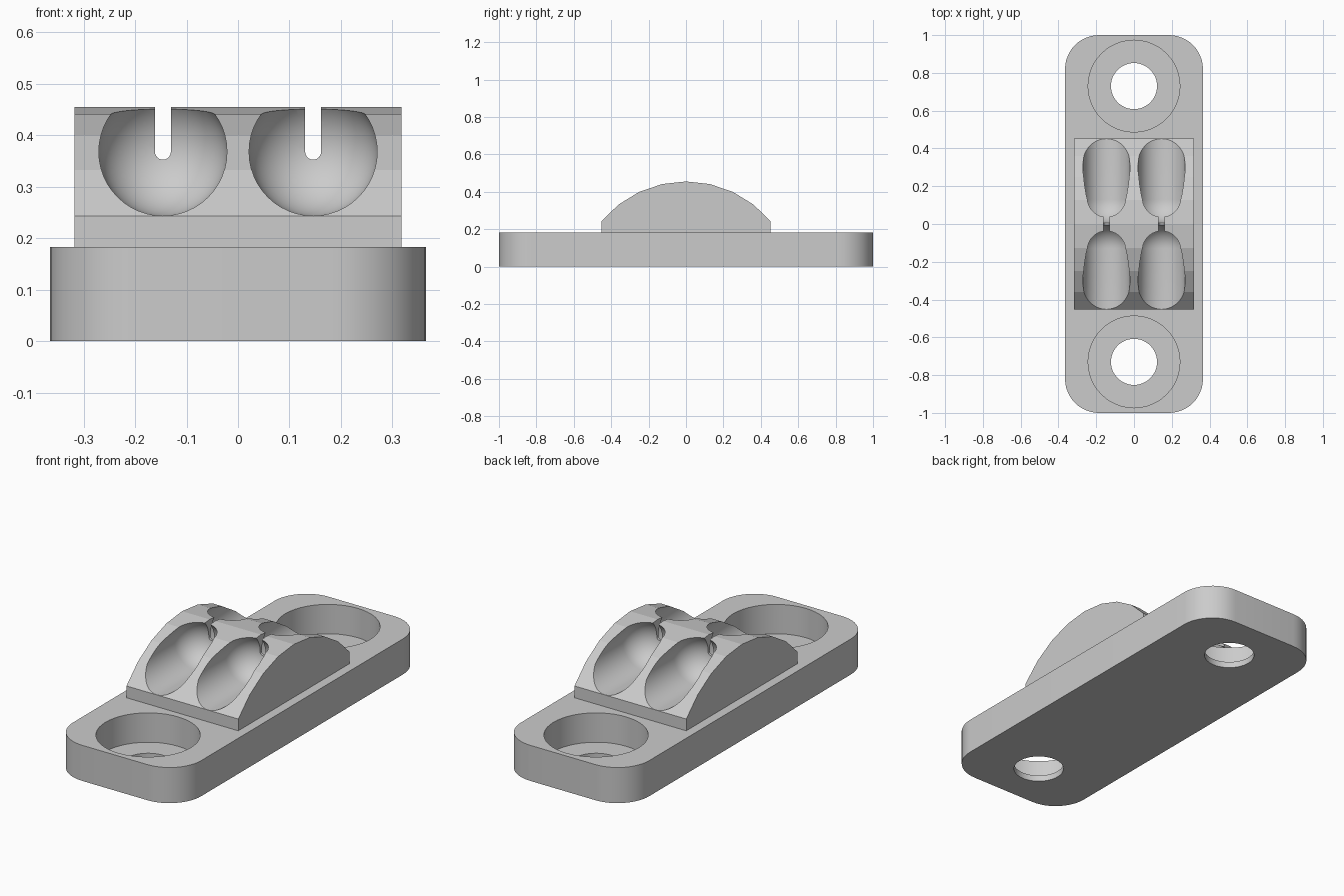
import bpy, bmesh, math
from mathutils import Matrix, Vector

if "Cube" in bpy.data.objects:
    bpy.data.objects.remove(bpy.data.objects["Cube"])

grey = bpy.data.materials.new("plain_grey")
grey.use_nodes = True
colour = (0.6, 0.6, 0.6, 1)
grey.diffuse_color = colour
grey.node_tree.nodes["Principled BSDF"].inputs["Base Color"].default_value = colour

BASE_TOP, AXIS_Z, POCKET_R = 0.183, 0.368, 0.1245
SEAT_X, END_Y = 0.146, 0.13


def finish(name, bm, matrix):
    bm.transform(matrix)
    bmesh.ops.recalc_face_normals(bm, faces=bm.faces)
    mesh = bpy.data.meshes.new(name)
    bm.to_mesh(mesh)
    bm.free()
    mesh.materials.append(grey)
    obj = bpy.data.objects.new(name, mesh)
    bpy.context.collection.objects.link(obj)
    return obj


def prism(name, outline, depth, matrix=Matrix()):
    """Extrude a flat xy outline up by depth."""
    bm = bmesh.new()
    face = bm.faces.new([bm.verts.new((x, y, 0)) for x, y in outline])
    grown = bmesh.ops.extrude_face_region(bm, geom=[face])["geom"]
    verts = [g for g in grown if isinstance(g, bmesh.types.BMVert)]
    bmesh.ops.translate(bm, verts=verts, vec=(0, 0, depth))
    return finish(name, bm, matrix)


def lathe(name, profile, matrix):
    """Revolve a radius/height profile about z."""
    bm = bmesh.new()
    verts = [bm.verts.new((r, 0, z)) for r, z in profile]
    edges = [bm.edges.new(pair) for pair in zip(verts, verts[1:])]
    bmesh.ops.spin(bm, geom=verts + edges, axis=(0, 0, 1), cent=(0, 0, 0),
                   angle=math.tau, steps=48)
    bmesh.ops.remove_doubles(bm, verts=bm.verts, dist=0.0001)
    return finish(name, bm, matrix)


def cut(target, cutter):
    mod = target.modifiers.new("cut", "BOOLEAN")
    mod.operation, mod.solver, mod.object = "DIFFERENCE", "EXACT", cutter
    bpy.context.view_layer.objects.active = target
    bpy.ops.object.modifier_apply(modifier=mod.name)
    bpy.data.objects.remove(cutter)


def arc(cx, cy, r, start, end, steps):
    angles = [math.radians(start + (end - start) * i / steps) for i in range(steps + 1)]
    return [(cx + r * math.cos(a), cy + r * math.sin(a)) for a in angles]


# Base plate with rounded corners
half_x, half_y, corner = 0.365, 1.0, 0.18
outline = []
for i, (sx, sy) in enumerate([(1, 1), (-1, 1), (-1, -1), (1, -1)]):
    outline += arc(sx * (half_x - corner), sy * (half_y - corner), corner,
                   90 * i, 90 * i + 90, 12)
base = prism("base_plate", outline, BASE_TOP)

# Counterbored screw holes
bore = [(0, -0.1), (0.122, -0.1), (0.122, 0.032), (0.243, 0.032), (0.243, 0.3), (0, 0.3)]
for side in (-1, 1):
    cut(base, lathe("screw_hole", bore, Matrix.Translation((0, side * 0.73, 0))))

# Arched block, drawn in the yz plane and extruded along x
arch_r, arch_z, span = 0.588, -0.133, 50.2
profile = [(-0.452, BASE_TOP), (0.452, BASE_TOP)]
profile += arc(0, arch_z, arch_r, 90 - span, 90 + span, 8)
yz_to_world = Matrix(((0, 0, 1, -0.318), (1, 0, 0, 0), (0, 1, 0, 0), (0, 0, 0, 1)))
block = prism("arched_block", profile, 0.636, yz_to_world)

# Round-ended pockets from front and back, joined by narrow slots
pocket = arc(0, 0, POCKET_R, -90, 0, 12) + [(POCKET_R, 0.6), (0, 0.6)]
pocket[0] = (0, -POCKET_R)
slot = [(0.0155, 0.3), (-0.0155, 0.3)] + arc(0, 0, 0.0155, 180, 360, 12)
for sx in (-1, 1):
    for sy in (-1, 1):
        place = Matrix.Translation((sx * SEAT_X, sy * END_Y, AXIS_Z))
        turn = Matrix.Rotation(math.radians(-90 * sy), 4, "X")
        cut(block, lathe("pocket", pocket, place @ turn))
    place = Matrix.Translation((sx * SEAT_X, 0.15, AXIS_Z))
    cut(block, prism("slot", slot, 0.3, place @ Matrix.Rotation(math.pi / 2, 4, "X")))

# Smooth the fine curves, keep the arch facets crisp
for obj in (base, block):
    bpy.ops.object.select_all(action="DESELECT")
    obj.select_set(True)
    bpy.context.view_layer.objects.active = obj
    bpy.ops.object.shade_smooth_by_angle(angle=math.radians(10))
